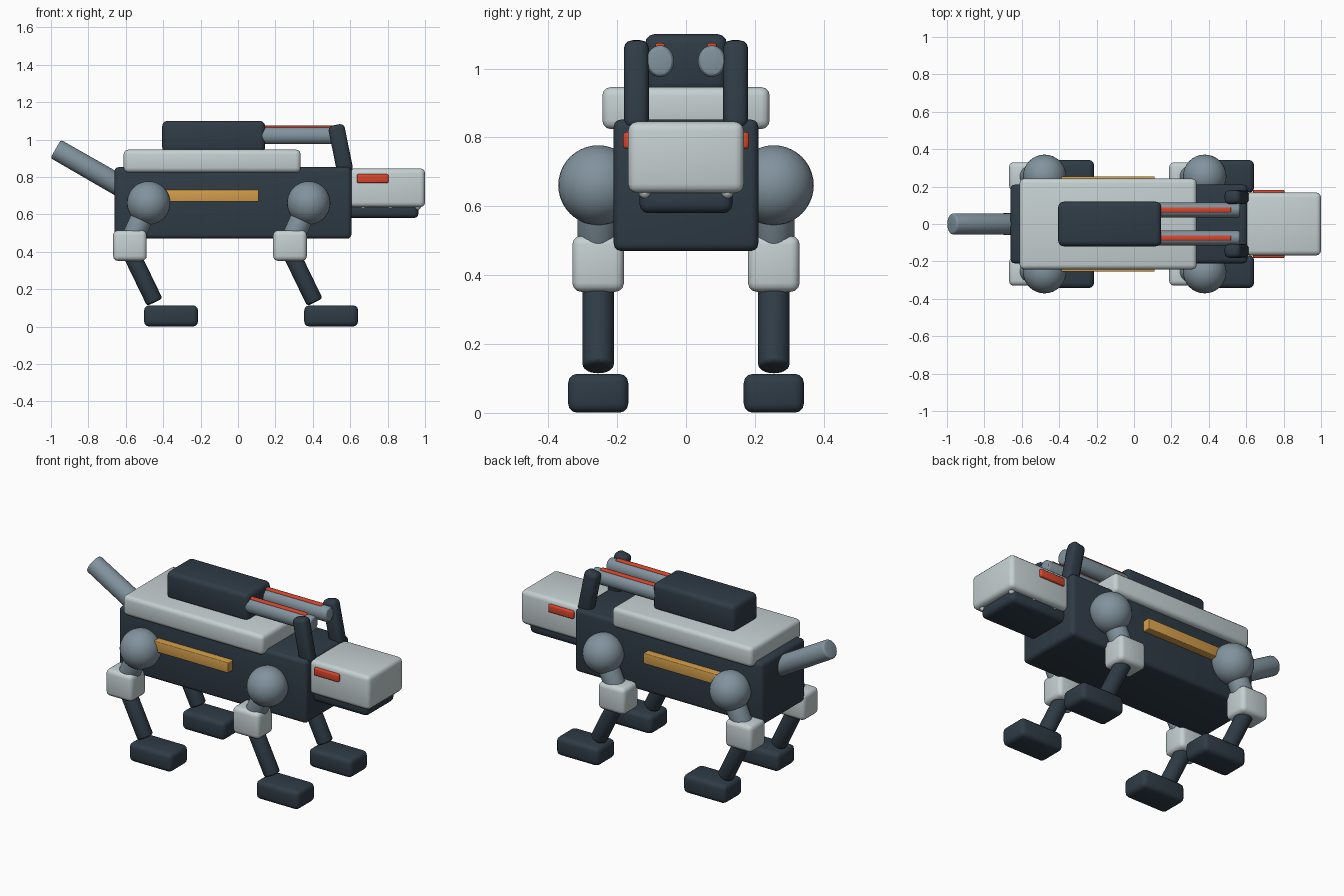
import bpy
from mathutils import Vector

if "Cube" in bpy.data.objects:
    bpy.data.objects.remove(bpy.data.objects["Cube"])


def paint(name, rgb):
    m = bpy.data.materials.new(name)
    m.diffuse_color = (*rgb, 1)
    m.use_nodes = True
    m.node_tree.nodes["Principled BSDF"].inputs["Base Color"].default_value = m.diffuse_color
    return m


DARK = paint("dark_armour", (0.028, 0.044, 0.061))
PALE = paint("pale_armour", (0.56, 0.63, 0.64))
STEEL = paint("steel", (0.22, 0.29, 0.34))
RED = paint("red_glow", (0.68, 0.06, 0.025))
AMBER = paint("amber", (0.65, 0.34, 0.07))


def finish(name, mat, bevel=0.0):
    o = bpy.context.object
    o.name = name
    o.data.materials.append(mat)
    bpy.ops.object.transform_apply(location=False, rotation=False, scale=True)
    if bevel:
        b = o.modifiers.new("round", 'BEVEL')
        b.width, b.segments = bevel, 3
        b.limit_method = 'ANGLE'
        bpy.ops.object.modifier_apply(modifier=b.name)
    bpy.ops.object.shade_smooth_by_angle()
    return o


def box(name, loc, size, mat, bevel=0.02, tilt=0.0):
    bpy.ops.mesh.primitive_cube_add(size=1, location=loc, rotation=(0, tilt, 0))
    bpy.context.object.scale = size
    return finish(name, mat, bevel)


def rod(name, a, b, r1, r2, mat, bevel=0.01, squash=1.0):
    a, b = Vector(a), Vector(b)
    d = b - a
    bpy.ops.mesh.primitive_cone_add(vertices=32, radius1=r1, radius2=r2, depth=d.length,
                                    location=(a + b) / 2)
    o = bpy.context.object
    o.rotation_euler = (0, Vector((d.z, d.x)).angle_signed(Vector((1, 0))) * -1, 0)
    o.scale = (1, squash, 1)
    return finish(name, mat, bevel)


def ball(name, loc, scale, mat):
    bpy.ops.mesh.primitive_uv_sphere_add(segments=32, ring_count=20, radius=1, location=loc)
    bpy.context.object.scale = scale
    return finish(name, mat)


def tilt_rod(name, a, b, r1, r2, mat, bevel=0.01, squash=1.0):
    # rod lying in an xz plane, aimed with a track quaternion
    o = rod(name, a, b, r1, r2, mat, bevel, squash)
    d = Vector(b) - Vector(a)
    import math
    o.rotation_euler = (0, math.atan2(d.x, d.z), 0)
    return o


# torso, back plate and weapon housing
box("torso", (-0.027, 0, 0.661), (1.266, 0.42, 0.382), DARK, 0.022)
box("back_plate", (-0.138, 0, 0.885), (0.946, 0.486, 0.122), PALE, 0.025)
box("turret", (-0.13, 0, 1.015), (0.55, 0.238, 0.17), DARK, 0.028)

# head and jaw
box("head", (0.797, 0, 0.742), (0.406, 0.336, 0.207), PALE, 0.026)
box("jaw", (0.77, 0, 0.62), (0.39, 0.27, 0.08), DARK, 0.026)

# tail
tilt_rod("tail", (-0.60, 0, 0.735), (-0.975, 0, 0.95), 0.058, 0.056, STEEL, 0.012)

for s, side in ((-1, "right"), (1, "left")):
    # head and body details
    box(f"eye_{side}", (0.72, s * 0.168, 0.791), (0.17, 0.03, 0.048), RED, 0.009)
    box(f"ear_{side}", (0.549, s * 0.144, 0.95), (0.088, 0.073, 0.262), DARK, 0.025, -0.2)
    box(f"side_strip_{side}", (-0.14, s * 0.225, 0.70), (0.50, 0.06, 0.064), AMBER, 0.004)
    for i, x in enumerate((0.67, 0.815, 0.96)):
        ball(f"tooth_{side}_{i}", (x, s * 0.12, 0.643), (0.018, 0.018, 0.02), PALE)

    # twin barrels with glowing rails
    tilt_rod(f"barrel_{side}", (0.08, s * 0.075, 1.021), (0.568, s * 0.075, 1.021),
             0.046, 0.046, STEEL, 0.014, 0.88)
    box(f"barrel_rail_{side}", (0.31, s * 0.075, 1.064), (0.42, 0.029, 0.02), RED, 0.008)

    # legs, the same at front and rear
    for x, end in ((-0.478, "rear"), (0.378, "front")):
        y = s * 0.255
        n = f"{end}_{side}"
        ball(f"shoulder_{n}", (x, y, 0.661), (0.116,) * 3, STEEL)
        tilt_rod(f"upper_leg_{n}", (x, y, 0.66), (x - 0.1, y, 0.44), 0.06, 0.06, STEEL)
        box(f"knee_{n}", (x - 0.1, y, 0.433), (0.18, 0.15, 0.163), PALE, 0.026)
        tilt_rod(f"lower_leg_{n}", (x - 0.105, y, 0.415), (x + 0.033, y, 0.13),
                 0.046, 0.046, DARK, 0.015)
        box(f"foot_{n}", (x + 0.12, y, 0.057), (0.288, 0.175, 0.113), DARK, 0.027)
